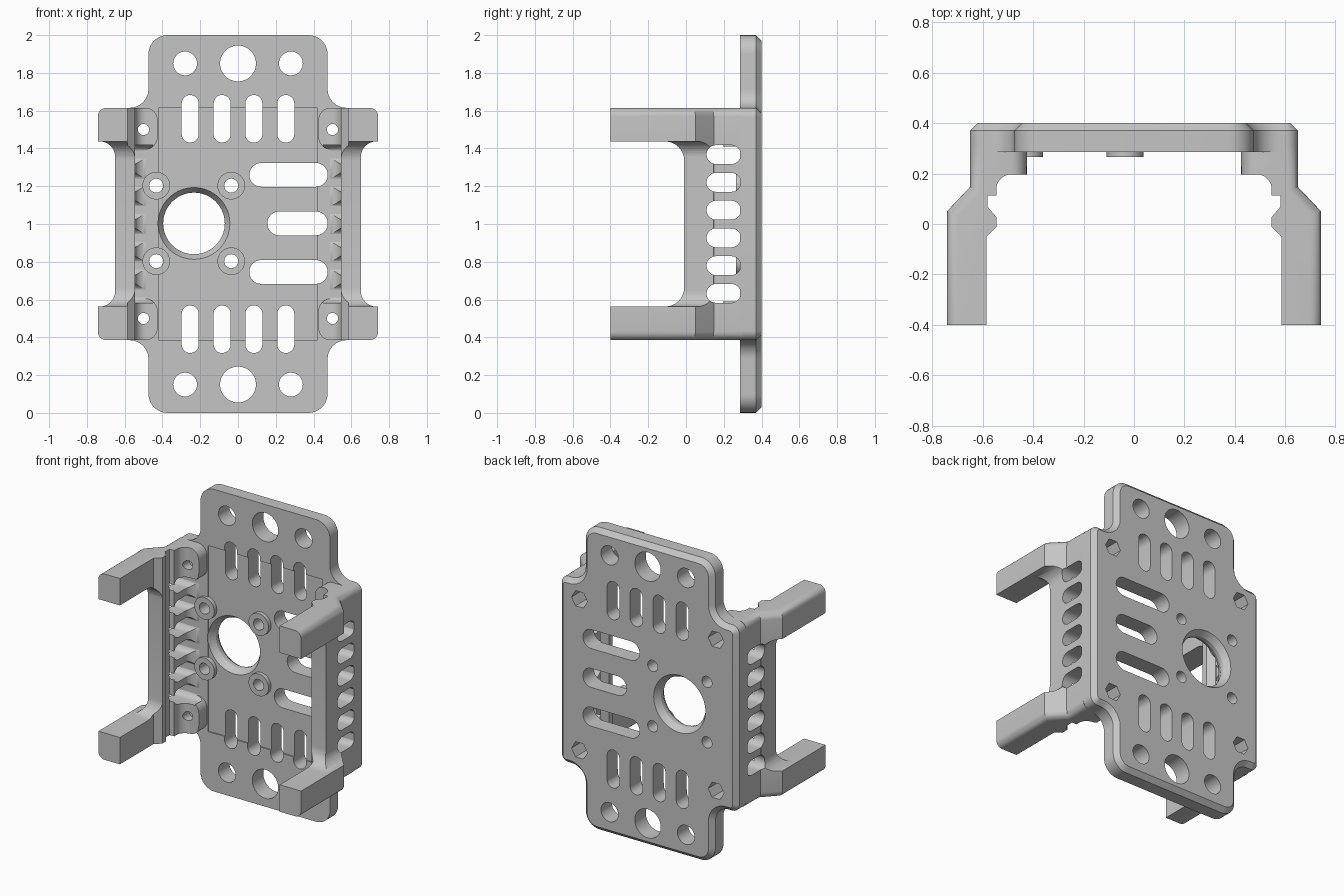
import bpy, bmesh, math
from mathutils import Vector, Matrix

if "Cube" in bpy.data.objects:
    bpy.data.objects.remove(bpy.data.objects["Cube"], do_unlink=True)

GREY = (0.56, 0.56, 0.56, 1)
grey = bpy.data.materials.new("plain_grey")
grey.use_nodes = True
grey.diffuse_color = GREY
grey.node_tree.nodes["Principled BSDF"].inputs["Base Color"].default_value = GREY


def rounded(corners, seg=8):
    """Closed outline from (u, v, radius) corners."""
    out = []
    n = len(corners)
    for i, (u, v, r) in enumerate(corners):
        p = Vector((u, v))
        if r <= 0:
            out.append(p)
            continue
        a = (Vector(corners[i - 1][:2]) - p).normalized()
        b = (Vector(corners[(i + 1) % n][:2]) - p).normalized()
        half = a.angle(b) / 2
        centre = p + (a + b).normalized() * (r / math.sin(half))
        start = p + a * (r / math.tan(half)) - centre
        end = p + b * (r / math.tan(half)) - centre
        sweep = math.atan2(start.x * end.y - start.y * end.x, start.dot(end))
        for k in range(seg + 1):
            out.append(centre + Matrix.Rotation(sweep * k / seg, 2) @ start)
    return out


def box(u0, u1, v0, v1, r=0):
    return rounded([(u0, v0, r), (u1, v0, r), (u1, v1, r), (u0, v1, r)])


def circle(u, v, r, n=40):
    return [Vector((u + r * math.cos(math.tau * k / n), v + r * math.sin(math.tau * k / n)))
            for k in range(n)]


def loft(name, axis, stations, bevel=None):
    """Solid through outlines placed at (position, outline) along an axis."""
    place = {"x": lambda u, v, t: (t, u, v),
             "y": lambda u, v, t: (u, t, v),
             "z": lambda u, v, t: (u, v, t)}[axis]
    bm = bmesh.new()
    rings = [[bm.verts.new(place(p.x, p.y, t)) for p in pts] for t, pts in stations]
    for a, b in zip(rings, rings[1:]):
        for i in range(len(a)):
            bm.faces.new((a[i - 1], a[i], b[i], b[i - 1]))
    bm.faces.new(rings[0])
    bm.faces.new(rings[-1])
    bmesh.ops.remove_doubles(bm, verts=bm.verts, dist=1e-5)
    bmesh.ops.recalc_face_normals(bm, faces=bm.faces)
    if bevel:
        rule, size = bevel
        edges = [e for e in bm.edges if rule(e.verts[0].co, e.verts[1].co)]
        bmesh.ops.bevel(bm, geom=edges, offset=size, segments=6, profile=0.5, affect="EDGES")
    mesh = bpy.data.meshes.new(name)
    bm.to_mesh(mesh)
    bm.free()
    mesh.materials.append(grey)
    ob = bpy.data.objects.new(name, mesh)
    bpy.context.collection.objects.link(ob)
    return ob


def prism(name, axis, pts, a, b, bevel=None):
    return loft(name, axis, [(a, pts), (b, pts)], bevel)


def activate(ob):
    bpy.ops.object.select_all(action="DESELECT")
    ob.select_set(True)
    bpy.context.view_layer.objects.active = ob


def cut(ob, cutters):
    activate(ob)
    for c in cutters:
        mod = ob.modifiers.new("cut", "BOOLEAN")
        mod.operation, mod.solver, mod.object = "DIFFERENCE", "EXACT", c
        bpy.ops.object.modifier_apply(modifier=mod.name)
    for c in cutters:
        bpy.data.objects.remove(c, do_unlink=True)


def smooth(ob):
    activate(ob)
    bpy.ops.object.shade_smooth_by_angle(angle=math.radians(30))


def mirrored(ob, name, sx, sz):
    """Copy reflected in the model's middle planes."""
    new = ob.copy()
    new.data = ob.data.copy()
    new.name = name
    new.data.transform(Matrix.Translation((0, 0, 1)) @ Matrix.Diagonal((sx, 1, sz, 1))
                       @ Matrix.Translation((0, 0, -1)))
    if sx * sz < 0:
        new.data.flip_normals()
    bpy.context.collection.objects.link(new)


BOT, TOP = 0.385, 1.615
FRONT, FLOOR, BACK = 0.285, 0.293, 0.4
EMBED = 0.3


# Screw hole with a hexagonal nut pocket behind it
def screw_cutters(x, z):
    return [prism("screw_cutter", "y", circle(x, z, 0.03, 24), 0, 0.6),
            prism("nut_cutter", "y", circle(x, z, 0.058, 6), 0.25, 0.6)]


# Back plate with chamfered rear rim
def plate_outline(d):
    w, t, tab = 0.65 - d, TOP - d, 0.474 - d
    quarter = [(w, t, 0.05 - d), (tab, t, 0.1 + d), (tab, 2 - d, 0.1 - d)]
    right = [(u, 2 - v, r) for u, v, r in reversed(quarter)] + quarter
    return rounded(right + [(-u, v, r) for u, v, r in reversed(right)])


plate = loft("back_plate", "y", [(FRONT, plate_outline(0)), (0.37, plate_outline(0)),
                                 (BACK, plate_outline(0.03))])
outlines = []
for z in (0.15, 1.85):
    outlines += [circle(x, z, r) for x, r in ((-0.28, 0.063), (0, 0.095), (0.28, 0.063))]
for x in (-0.253, -0.084, 0.084, 0.253):
    for z in (0.443, 1.557):
        outlines.append(box(x - 0.045, x + 0.045, z - 0.126, z + 0.126, 0.0449))
for x, z in ((0.06, 1.26), (0.155, 1.003), (0.06, 0.746)):
    outlines.append(box(x, 0.475, z - 0.063, z + 0.063, 0.0629))
POSTS = [(x, z) for x in (-0.433, -0.036) for z in (0.803, 1.203)]
outlines += [circle(x, z, 0.037, 24) for x, z in POSTS]
cutters = [prism("recess_cutter", "y", box(-0.42, 0.42, BOT, TOP), 0.2, FLOOR)]
cutters += [prism("hole_cutter", "y", pts, 0.1, 0.6) for pts in outlines]
for x in (-0.5, 0.5):
    for z in (0.5, 1.5):
        cutters += screw_cutters(x, z)
cutters.append(loft("bore_cutter", "y", [(t, circle(-0.233, 1.003, r, 64)) for t, r in
               ((0.2, 0.19), (FLOOR, 0.19), (0.335, 0.163), (0.36, 0.163), (0.401, 0.19))]))
cut(plate, cutters)
smooth(plate)

# Ring standoffs around the bore
for i, (x, z) in enumerate(POSTS):
    post = prism(f"standoff_{i + 1}", "y", circle(x, z, 0.073), 0.266, FLOOR)
    cut(post, [prism("hole_cutter", "y", circle(x, z, 0.037, 24), 0.1, 0.6)])
    smooth(post)

# Side wall with rail, flared arms and row of slots
SLOTS = [1 + 0.147 * (k - 2.5) for k in range(6)]


def slot_cutter(z):
    return prism("slot_cutter", "x", box(0.109, 0.29, z - 0.05, z + 0.05, 0.0499), 0.45, 0.9)


wall_profile = rounded([
    (0.742, -0.4, 0), (0.742, 0.05, 0), (0.65, 0.147, 0), (0.65, EMBED, 0),
    (0.48, EMBED, 0), (0.48, FRONT, 0), (0.546, FRONT, 0.06), (0.546, 0.113, 0),
    (0.58, 0.113, 0), (0.58, 0.067, 0), (0.546, 0.028, 0), (0.546, -0.012, 0),
    (0.585, -0.05, 0), (0.585, -0.4, 0)])
wall = prism("wall_left", "z", wall_profile, BOT, TOP,
             (lambda a, b: abs(a.z - b.z) < 1e-4 and min(a.x, b.x) > 0.6, 0.045))
cut(wall, [prism("arm_gap_cutter", "x", box(-0.8, -0.01, 0.563, 1.437, 0.1), 0.3, 1),
           prism("flare_cutter", "y", box(0.651, 1, 0.563, 1.437, 0.08), -0.8, 0.2)]
    + [slot_cutter(z) for z in SLOTS] + screw_cutters(0.5, 0.5) + screw_cutters(0.5, 1.5))
smooth(wall)
mirrored(wall, "wall_right", -1, 1)

# Screw bosses in the four inner corners
boss_profile = rounded([
    (0.425, EMBED, 0), (0.425, 0.197, 0), (0.546, 0.197, 0.06),
    (0.546, 0.12, 0), (0.6, 0.12, 0), (0.6, EMBED, 0)])
boss = prism("boss_upper_left", "z", boss_profile, 1.395, TOP,
             (lambda a, b: max(a.x, b.x) < 0.43 and abs(a.z - b.z) < 1e-4, 0.07))
cut(boss, screw_cutters(0.5, 1.5) + [slot_cutter(SLOTS[-1])])
smooth(boss)
mirrored(boss, "boss_upper_right", -1, 1)
mirrored(boss, "boss_lower_left", 1, -1)
mirrored(boss, "boss_lower_right", -1, -1)
